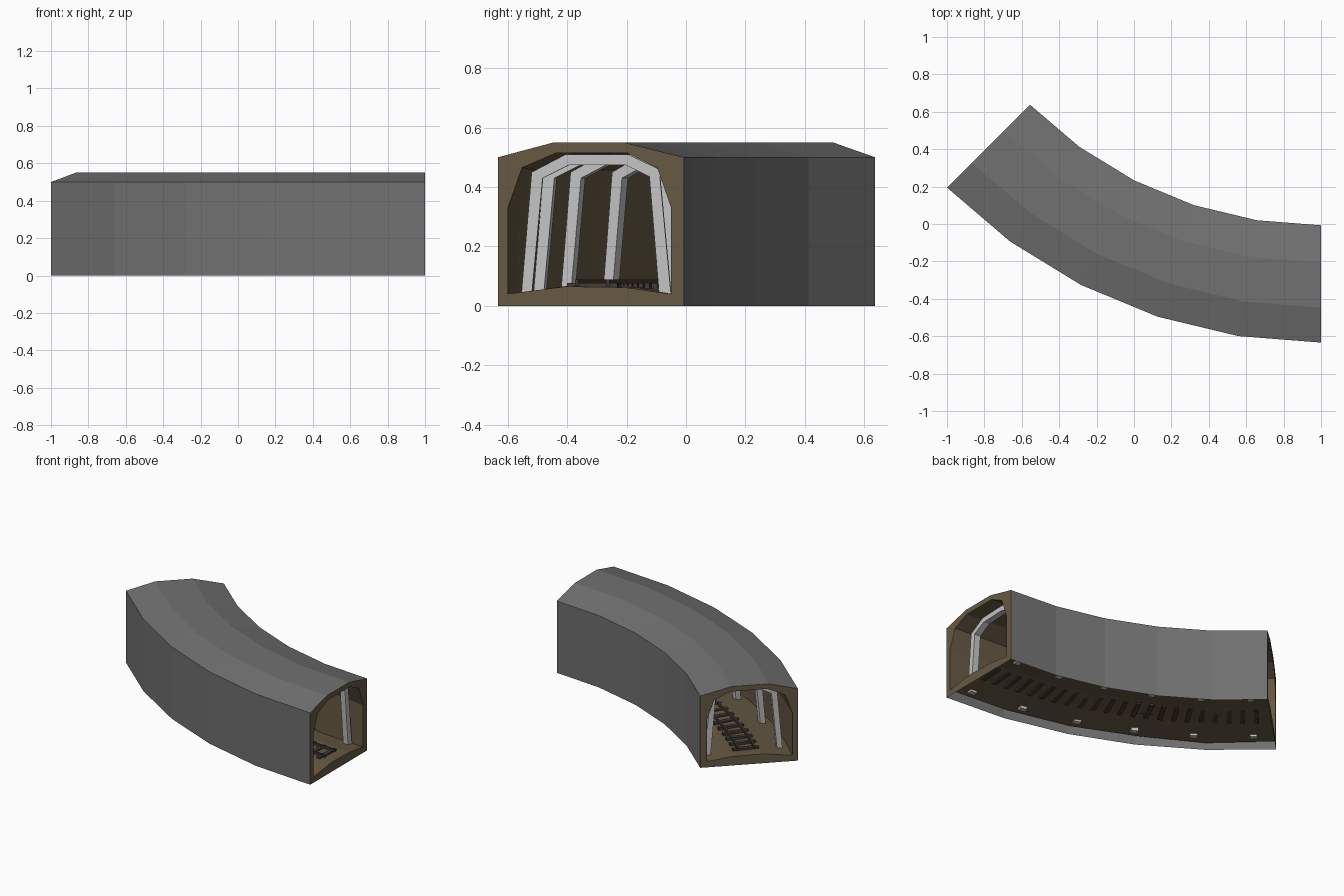
import bpy, bmesh, math, random
from mathutils import Vector

if "Cube" in bpy.data.objects:
    bpy.data.objects.remove(bpy.data.objects["Cube"])

random.seed(4)
CENTRE = Vector((1.0, 2.193, 0))
R_IN = 2.2                       # radius of the inner side of the bend
BEND = math.radians(45)


def on_bend(angle, u, z):
    """Section point (u across, z up) placed at an angle round the bend."""
    r = R_IN - u
    return Vector((CENTRE.x - r * math.sin(angle), CENTRE.y - r * math.cos(angle), z))


def material(name, rgb):
    m = bpy.data.materials.new(name)
    m.diffuse_color = (*rgb, 1)
    m.use_nodes = True
    m.node_tree.nodes["Principled BSDF"].inputs["Base Color"].default_value = m.diffuse_color
    return m


STONE = material("grey_stone", (0.165, 0.165, 0.165))
EARTH = material("brown_earth", (0.135, 0.100, 0.056))
BEAM = material("pale_beam", (0.55, 0.55, 0.55))
TRACK = material("dark_track", (0.055, 0.045, 0.037))


def finish(bm, name, mats, fix_normals=True):
    if fix_normals:
        bmesh.ops.recalc_face_normals(bm, faces=bm.faces)
    me = bpy.data.meshes.new(name)
    bm.to_mesh(me)
    bm.free()
    for m in mats:
        me.materials.append(m)
    ob = bpy.data.objects.new(name, me)
    bpy.context.collection.objects.link(ob)
    return ob


def loft(bm, rings, closed=True):
    """Skin point rings along the bend, with caps if closed."""
    vs = [[bm.verts.new(p) for p in ring] for ring in rings]
    n = len(vs[0])
    for a, b in zip(vs, vs[1:]):
        for i in range(n):
            bm.faces.new((a[i], a[(i + 1) % n], b[(i + 1) % n], b[i]))
    if closed:
        bm.faces.new(vs[0])
        bm.faces.new(vs[-1])


# Tunnel shell: outer skin, bored hole and end rims; the underside is open
W = -0.627
OUTER = [(W, 0), (W, .33), (W, .5), (-.44, .55), (-.2, .55), (0, .5),
         (0, .33), (0, 0), (-.2, 0), (-.4, 0)]
HOLE = [(-.593, .04), (-.593, .33), (-.545, .465), (-.43, .515), (-.19, .515),
        (-.09, .465), (-.043, .33), (-.043, .04), (-.2, .062), (-.4, .065)]
N, SEGS = len(OUTER), 5
bm = bmesh.new()
outer, hole = [], []
for k in range(SEGS + 1):
    a = BEND * k / SEGS
    rough = 0.010 if 0 < k < SEGS else 0.0
    outer.append([bm.verts.new(on_bend(a, u, z)) for u, z in OUTER])
    hole.append([bm.verts.new(on_bend(a, u + random.uniform(-rough, rough),
                                      z + random.uniform(-rough, rough))) for u, z in HOLE])
for k in range(SEGS):
    for i in range(N):
        j = (i + 1) % N
        if i < 7:                # walls and roof only
            bm.faces.new((outer[k][i], outer[k + 1][i], outer[k + 1][j], outer[k][j]))
        f = bm.faces.new((hole[k][i], hole[k][j], hole[k + 1][j], hole[k + 1][i]))
        f.material_index = 1
for k in (0, SEGS):
    for i in range(N):
        j = (i + 1) % N
        f = bm.faces.new((outer[k][i], outer[k][j], hole[k][j], hole[k][i]))
        f.material_index = 1
        f.normal_update()
        if f.normal.dot(Vector((1, 0, 0)) if k == 0 else Vector((-1, 1, 0))) < 0:
            f.normal_flip()
finish(bm, "tunnel_shell", [STONE, EARTH], fix_normals=False)

# Arched support frames
ARCH = [(-.55, .035), (-.515, .45), (-.4, .51), (-.19, .51), (-.085, .46), (-.045, .035),
        (-.085, .035), (-.118, .435), (-.2, .475), (-.388, .475), (-.478, .43), (-.515, .035)]
for n in range(6):
    mid = math.radians(2.7 + 7.9 * n)
    bm = bmesh.new()
    half = 0.0085
    vs = [[bm.verts.new(on_bend(mid + s * half, u, z)) for u, z in ARCH] for s in (-1, 1)]
    m = len(ARCH)
    for i in range(m):
        j = (i + 1) % m
        bm.faces.new((vs[0][i], vs[0][j], vs[1][j], vs[1][i]))
    for side in vs:              # faces split into one quad per beam
        for i in range(m // 2 - 1):
            bm.faces.new((side[i], side[i + 1], side[m - 2 - i], side[m - 1 - i]))
    finish(bm, f"support_frame_{n + 1}", [BEAM])


def box_section(u0, u1, z0, z1):
    return [(u0, z0), (u1, z0), (u1, z1), (u0, z1)]


# Track: sleepers and two rails following the bend
MID = -0.31
bm = bmesh.new()
SLEEPERS = 22
for n in range(SLEEPERS):
    a = math.radians(2.2 + 40.6 * n / (SLEEPERS - 1))
    tilt = random.uniform(-.003, .003)
    sec = box_section(MID - .085, MID + .085, .058, .076)
    loft(bm, [[on_bend(a + s * .0055 + (u - MID) * tilt * 5, u, z) for u, z in sec] for s in (-1, 1)])
finish(bm, "track_sleepers", [TRACK])

bm = bmesh.new()
for side in (-1, 1):
    c = MID + side * .052
    sec = box_section(c - .006, c + .006, .072, .088)
    loft(bm, [[on_bend(math.radians(1.5 + 42 * k / 20), u, z) for u, z in sec] for k in range(21)])
finish(bm, "track_rails", [TRACK])
